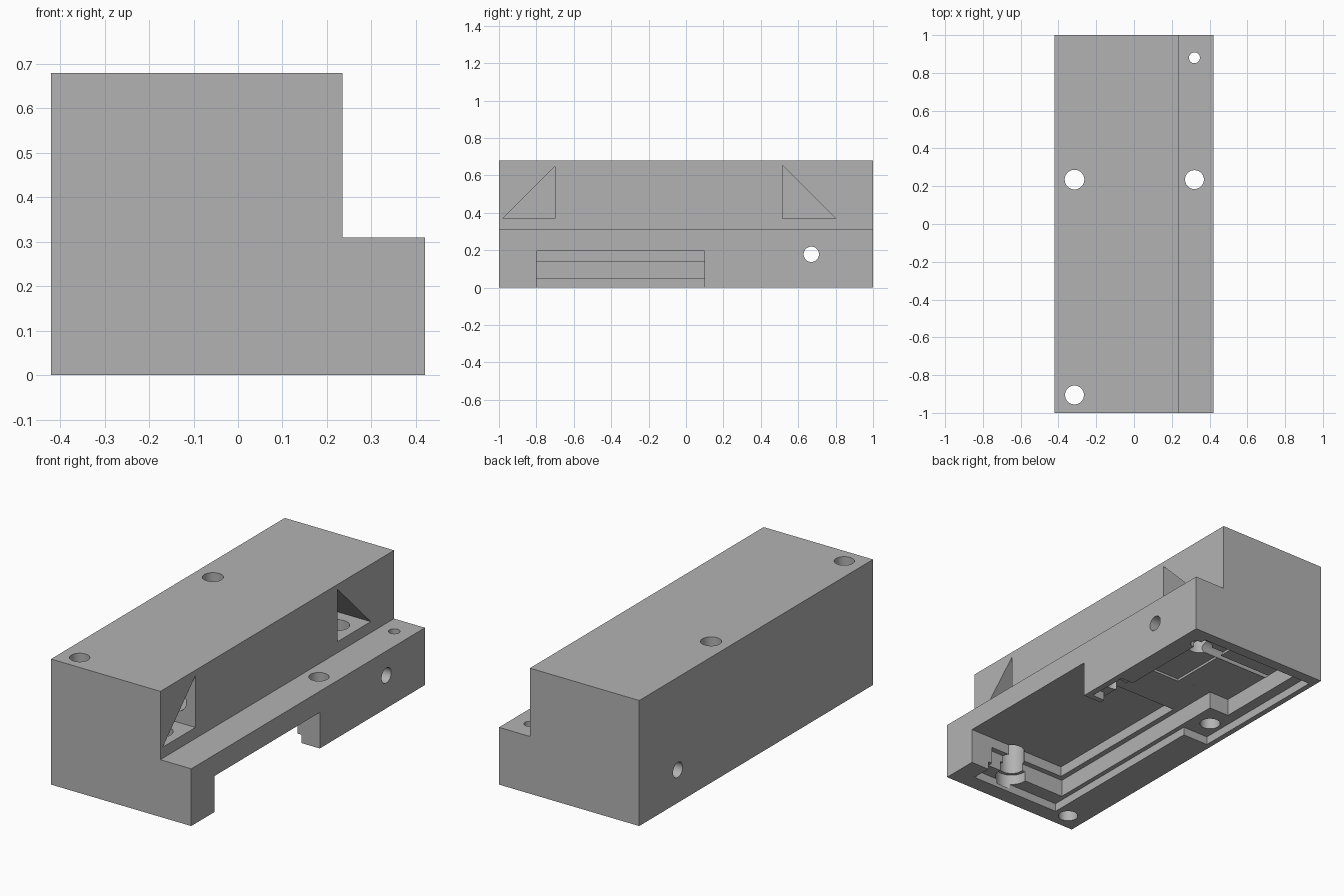
import bpy, bmesh, math
from mathutils import Matrix, Vector

if "Cube" in bpy.data.objects:
    bpy.data.objects.remove(bpy.data.objects["Cube"], do_unlink=True)

grey = bpy.data.materials.new("plain grey")
grey.use_nodes = True
grey.diffuse_color = (0.45, 0.45, 0.45, 1)
grey.node_tree.nodes["Principled BSDF"].inputs["Base Color"].default_value = (0.45, 0.45, 0.45, 1)


def add_object(name, bm):
    bmesh.ops.recalc_face_normals(bm, faces=bm.faces)
    mesh = bpy.data.meshes.new(name)
    bm.to_mesh(mesh)
    bm.free()
    mesh.materials.append(grey)
    obj = bpy.data.objects.new(name, mesh)
    bpy.context.collection.objects.link(obj)
    return obj


def prism(name, outline, offset):
    """Extrude a closed outline along an offset."""
    bm = bmesh.new()
    face = bm.faces.new([bm.verts.new(p) for p in outline])
    ext = bmesh.ops.extrude_face_region(bm, geom=[face])
    verts = [g for g in ext["geom"] if isinstance(g, bmesh.types.BMVert)]
    bmesh.ops.translate(bm, verts=verts, vec=offset)
    return add_object(name, bm)


def cut(cutter):
    """Subtract a cutter from the housing, then discard it."""
    mod = housing.modifiers.new("cut", "BOOLEAN")
    mod.operation = "DIFFERENCE"
    mod.solver = "EXACT"
    mod.object = cutter
    bpy.context.view_layer.objects.active = housing
    bpy.ops.object.modifier_apply(modifier=mod.name)
    bpy.data.objects.remove(cutter, do_unlink=True)


def cut_box(x0, x1, y0, y1, top, bottom=-0.1):
    outline = [(x0, y0, bottom), (x1, y0, bottom), (x1, y1, bottom), (x0, y1, bottom)]
    cut(prism("box_cutter", outline, (0, 0, top - bottom)))


def cut_hole(start, end, radius):
    start, end = Vector(start), Vector(end)
    axis = end - start
    bm = bmesh.new()
    bmesh.ops.create_cone(
        bm, cap_ends=True, segments=40, radius1=radius, radius2=radius, depth=axis.length,
        matrix=Matrix.Translation((start + end) / 2) @ axis.to_track_quat("Z", "Y").to_matrix().to_4x4())
    cut(add_object("hole_cutter", bm))


# Stepped block
profile = [(-0.42, 0), (0.42, 0), (0.42, 0.31), (0.235, 0.31), (0.235, 0.68), (-0.42, 0.68)]
housing = prism("housing", [(x, -1, z) for x, z in profile], (0, 2, 0))

# Shallow opening for the board, narrow at the front and wide at the back
cut_box(-0.235, 0.31, -0.91, 0.94, 0.045)
cut_box(-0.39, 0.30, 0.12, 0.94, 0.0451)
cut_box(0.25, 0.385, 0.13, 0.36, 0.0449)

# Middle layer
cut_box(-0.21, 0.285, -0.83, 0.90, 0.139)
cut_box(-0.33, 0.25, 0.36, 0.901, 0.1391)

# Deep front compartment, open through the side wall
cut_box(-0.18, 0.5, -0.80, 0.10, 0.195)

# Shallow recess in the rear ceiling
cut_box(-0.01, 0.21, 0.34, 0.78, 0.152)

# Triangular mirror pockets
for points in ([(-0.98, 0.37), (-0.70, 0.37), (-0.70, 0.65)],
               [(0.515, 0.37), (0.80, 0.37), (0.515, 0.655)]):
    cut(prism("pocket_cutter", [(0.005, y, z) for y, z in points], (0.3, 0, 0)))

# Beam path: two upright ducts joined by a long bore
for y in (-0.84, 0.67):
    cut_hole((0.12, y, 0.02), (0.12, y, 0.40), 0.065)
cut_hole((0.12, -0.84, 0.02), (0.12, -0.84, 0.10), 0.083)
cut_hole((0.12, -0.75, 0.49), (0.12, 0.56, 0.49), 0.06)

# Mounting screw holes
for x, y, r in ((-0.315, 0.235, 0.052), (0.32, 0.235, 0.05),
                (-0.315, -0.905, 0.05), (0.32, 0.88, 0.029)):
    cut_hole((x, y, -0.1), (x, y, 0.8), r)

# Cross hole through both sides
cut_hole((-0.5, 0.67, 0.178), (0.5, 0.67, 0.178), 0.041)

# Crisp edges with round bores
bpy.ops.object.select_all(action="DESELECT")
housing.select_set(True)
bpy.context.view_layer.objects.active = housing
bpy.ops.object.shade_smooth_by_angle(angle=math.radians(30))
